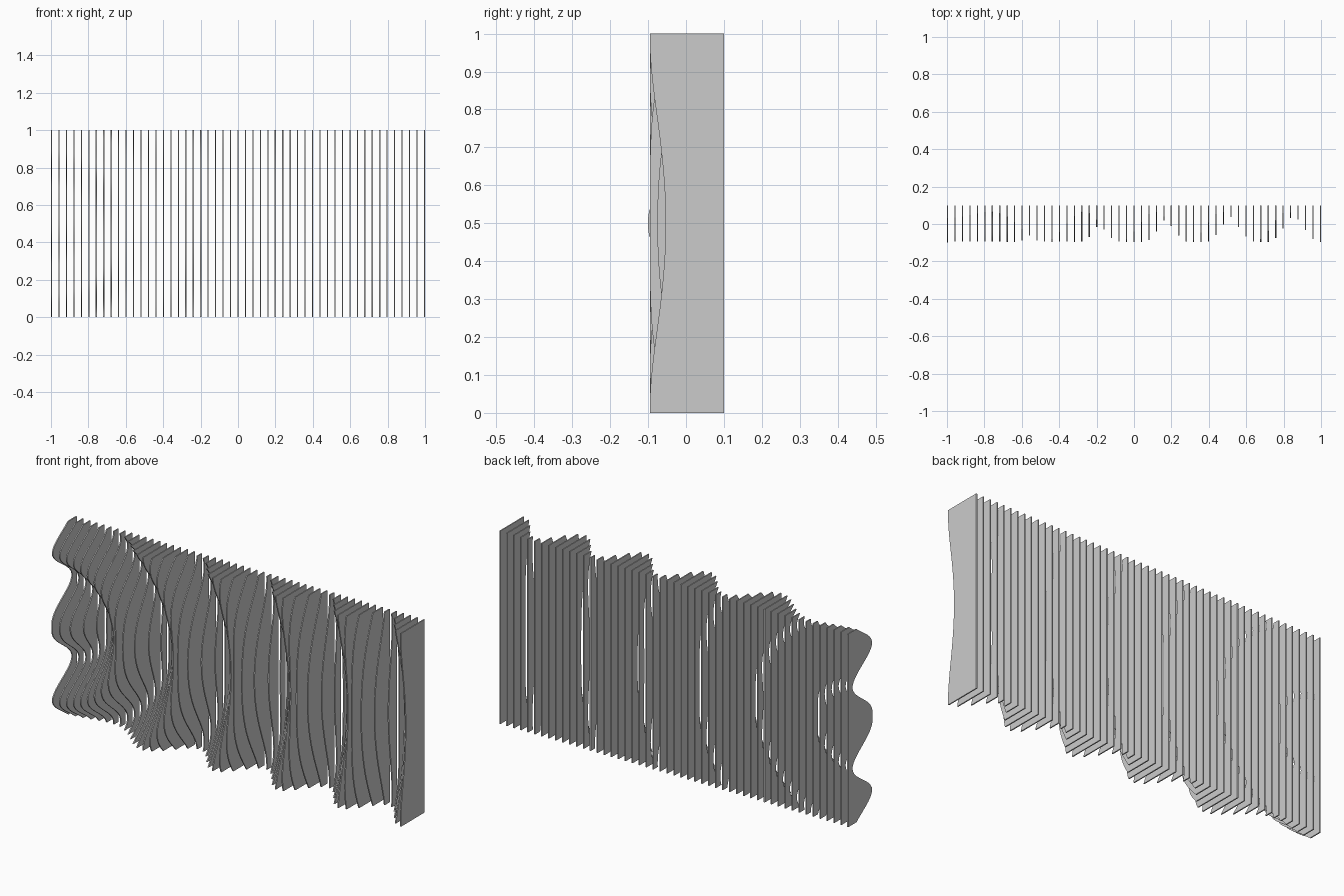
import bpy
import math

if "Cube" in bpy.data.objects:
    bpy.data.objects.remove(bpy.data.objects["Cube"])

SLATS = 51        # thin upright boards, side by side
THICK = 0.006
BACK = 0.1        # straight rear edge
WAVELENGTH = 1 / 3
STEPS = 60        # points up the wavy front edge


def front_edge(x, z):
    """Front y of the wall: rings rippling out from the left edge at mid height."""
    r = math.hypot(x + 1, z - 0.5)
    ring = r * r / (r + 0.055)
    ripple = math.cos(2 * math.pi * ring / WAVELENGTH)
    return -0.015 - 0.08 * ripple - 0.005 * math.exp(-(r / 0.08) ** 2)


def add_slat(name, x):
    verts, faces = [], []
    # four corners per level: front left, front right, back right, back left
    for i in range(STEPS + 1):
        z = i / STEPS
        y = front_edge(x, z)
        h = THICK / 2
        verts += [(x - h, y, z), (x + h, y, z), (x + h, BACK, z), (x - h, BACK, z)]
    for i in range(STEPS):
        a = 4 * i
        for k in range(4):
            n = (k + 1) % 4
            faces.append((a + k, a + n, a + 4 + n, a + 4 + k))
    top = 4 * STEPS
    faces += [(3, 2, 1, 0), (top, top + 1, top + 2, top + 3)]
    mesh = bpy.data.meshes.new(name)
    mesh.from_pydata(verts, [], faces)
    obj = bpy.data.objects.new(name, mesh)
    bpy.context.collection.objects.link(obj)
    return obj


# Row of slats from left to right
pitch = (2 - THICK) / (SLATS - 1)
for i in range(SLATS):
    slat = add_slat(f"slat_{i + 1:02d}", -1 + THICK / 2 + i * pitch)
    slat.select_set(True)
    bpy.context.view_layer.objects.active = slat

# Smooth wavy edges, crisp corners
bpy.ops.object.shade_smooth_by_angle(angle=math.radians(30))
